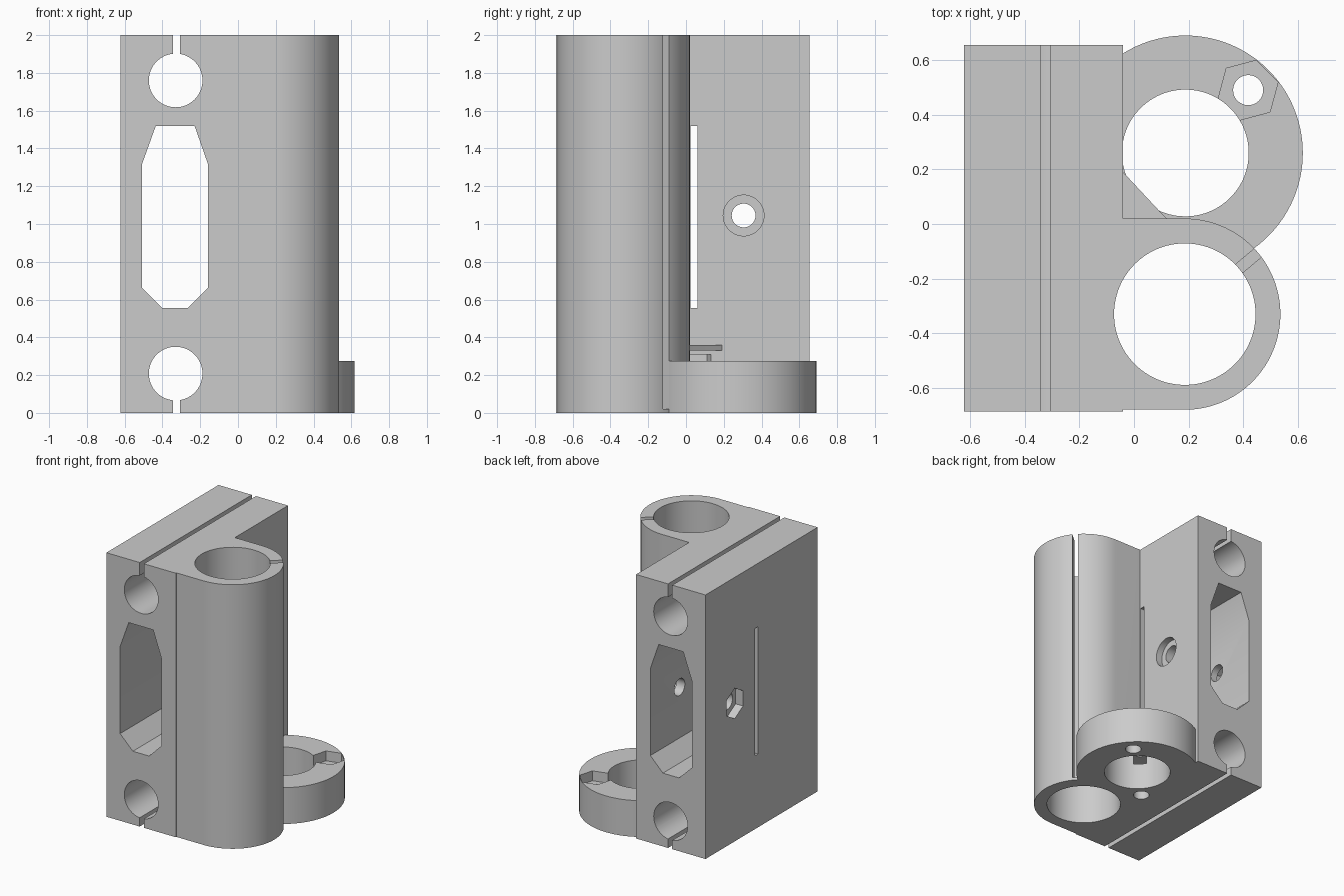
import bpy, bmesh
from math import cos, sin, pi, radians

cube = bpy.data.objects.get("Cube")
if cube:
    bpy.data.objects.remove(cube, do_unlink=True)

grey = bpy.data.materials.new("plain_grey")
grey.use_nodes = True
colour = (0.6, 0.6, 0.6, 1)
grey.diffuse_color = colour
grey.node_tree.nodes["Principled BSDF"].inputs["Base Color"].default_value = colour


def ngon(cx, cy, r, n=96, turn=0):
    return [(cx + r * cos(turn + 2 * pi * i / n), cy + r * sin(turn + 2 * pi * i / n))
            for i in range(n)]


def rect(u0, u1, v0, v1):
    return [(u0, v0), (u1, v0), (u1, v1), (u0, v1)]


def prism(name, points, lo, hi, axis="Z"):
    """Extrude a flat outline from lo to hi along one axis."""
    place = {"X": lambda u, v, w: (w, u, v),
             "Y": lambda u, v, w: (u, w, v),
             "Z": lambda u, v, w: (u, v, w)}[axis]
    bm = bmesh.new()
    low = [bm.verts.new(place(u, v, lo)) for u, v in points]
    high = [bm.verts.new(place(u, v, hi)) for u, v in points]
    bm.faces.new(low)
    bm.faces.new(high)
    for i in range(len(low)):
        j = (i + 1) % len(low)
        bm.faces.new((low[i], low[j], high[j], high[i]))
    bmesh.ops.recalc_face_normals(bm, faces=bm.faces)
    mesh = bpy.data.meshes.new(name)
    bm.to_mesh(mesh)
    bm.free()
    mesh.materials.append(grey)
    ob = bpy.data.objects.new(name, mesh)
    bpy.context.collection.objects.link(ob)
    return ob


def combine(target, tool, operation):
    """Apply one boolean, then drop the tool."""
    mod = target.modifiers.new("combine", "BOOLEAN")
    mod.operation = operation
    mod.solver = "EXACT"
    mod.object = tool
    bpy.context.view_layer.objects.active = target
    bpy.ops.object.modifier_apply(modifier=mod.name)
    bpy.data.objects.remove(tool, do_unlink=True)


TUBE = (0.186, -0.33)
RING = (0.188, 0.26)
FLANGE = 0.275
BLOCK_X = -0.33

# Solid parts: clamp block, tube with its web, low ring flange
body = prism("bearing_bracket", rect(-0.622, -0.04, -0.687, 0.655), 0, 2)
tube_outline = [(-0.1, -0.68)] + [
    (TUBE[0] + 0.35 * cos(a), TUBE[1] + 0.35 * sin(a))
    for a in [radians(-90 + 180 * i / 64) for i in range(65)]] + [(-0.1, 0.02)]
combine(body, prism("tube", tube_outline, 0, 2), "UNION")
combine(body, prism("ring_flange", ngon(*RING, 0.43, 128), 0, FLANGE), "UNION")

# Thin corner gusset over the hidden nut pocket
gusset = [(-0.06, 0.0), (0.14, 0.0), (0.1, 0.04), (-0.04, 0.19), (-0.06, 0.19)]

cutters = [
    # Bores of tube and ring
    prism("tube_bore", ngon(*TUBE, 0.259), -0.1, 2.1),
    prism("ring_bore", ngon(*RING, 0.232), -0.1, FLANGE),
    # Lightening window through the block
    prism("window", [(-0.435, 1.52), (-0.23, 1.52), (-0.16, 1.32), (-0.16, 0.66),
                     (-0.265, 0.555), (-0.4, 0.555), (-0.507, 0.66), (-0.507, 1.32)],
          -1, 1, "Y"),
    # Cable tie slot
    prism("tie_slot", rect(0.025, 0.06, 0.555, 1.52), -1, 0, "X"),
    # Clamp bolt: hole, head seat, nut seat
    prism("bolt_hole", ngon(0.305, 1.045, 0.063, 48), -1, 0.1, "X"),
    prism("head_seat", ngon(0.305, 1.045, 0.108, 48), -0.09, 0.1, "X"),
    prism("nut_seat", ngon(0.305, 1.045, 0.115, 6, pi / 2), -0.8, -0.56, "X"),
]

# Rod holes at top and bottom, each with a slit to the outside
for z, slit in ((1.76, (1.76, 2.1)), (0.208, (-0.1, 0.208))):
    cutters.append(prism("rod_hole", ngon(BLOCK_X, z, 0.142, 64), -1, 1, "Y"))
    cutters.append(prism("rod_slit", rect(-0.343, -0.308, *slit), -1, 1, "Y"))

# Slit in the tube wall, closed at the foot
a = radians(40)
slit = [(TUBE[0] + r * cos(a) - s * sin(a), TUBE[1] + r * sin(a) + s * cos(a))
        for r, s in ((0.2, -0.02), (0.42, -0.02), (0.42, 0.02), (0.2, 0.02))]
cutters.append(prism("tube_slit", slit, 0.02, 2.1))

# Flange screws with nut pockets on opposite sides of the ring
for side, top in ((1, 0.5), (-1, 0.31)):
    x, y = RING[0] + side * 0.23, RING[1] + side * 0.23
    cutters.append(prism("screw_hole", ngon(x, y, 0.055, 48), -0.1, 0.25))
    cutters.append(prism("nut_pocket", ngon(x, y, 0.113, 6, radians(15)), 0.2, top))

for cutter in cutters:
    combine(body, cutter, "DIFFERENCE")
combine(body, prism("gusset", gusset, 0.33, 0.36), "UNION")

bpy.ops.object.select_all(action="DESELECT")
body.select_set(True)
bpy.context.view_layer.objects.active = body
bpy.ops.object.shade_smooth_by_angle(angle=radians(25))
